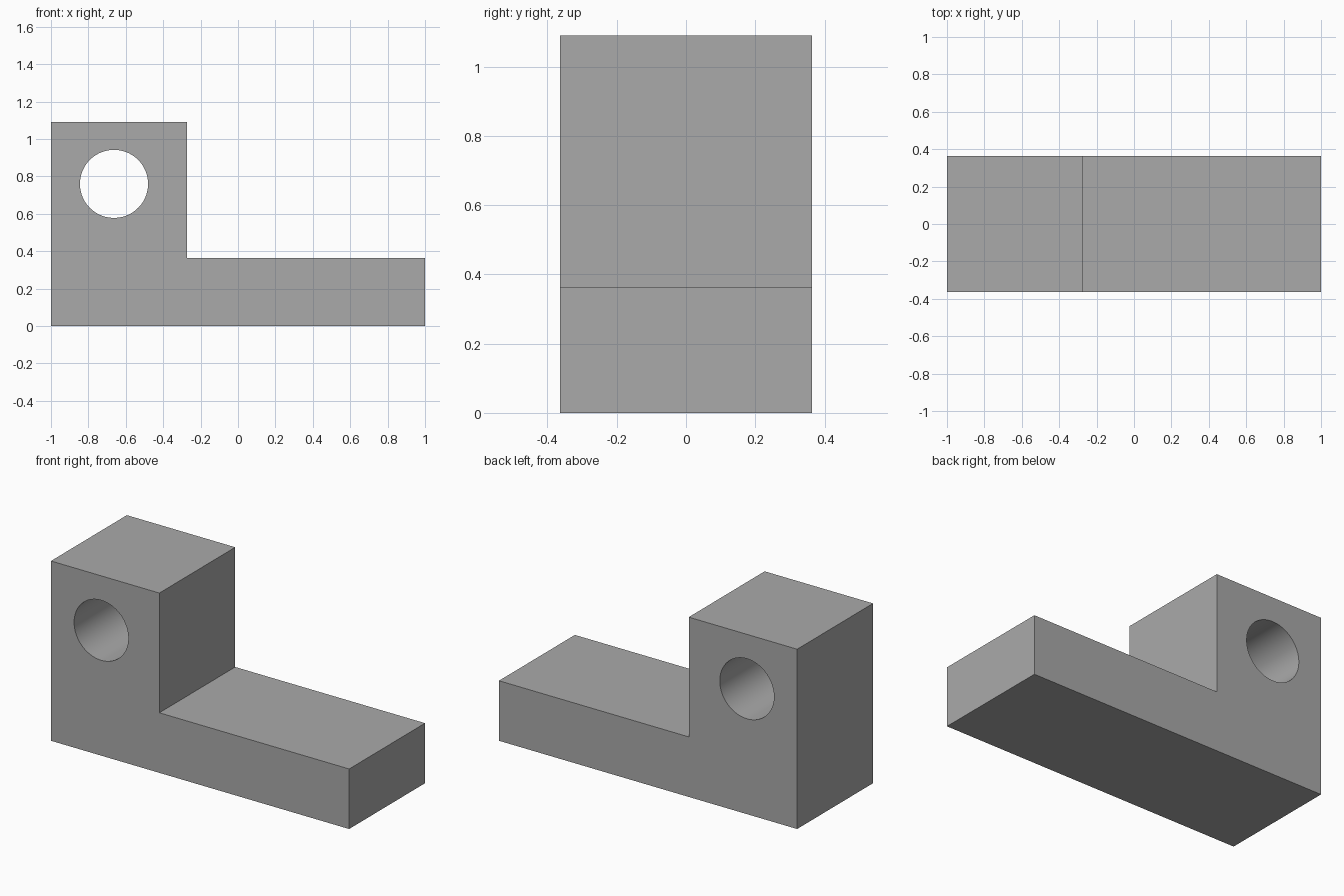
import bpy
import bmesh
import math
from mathutils import Matrix, Vector

default_cube = bpy.data.objects.get("Cube")
if default_cube:
    bpy.data.objects.remove(default_cube, do_unlink=True)

DEPTH = 0.727
HOLE_CENTRE = Vector((-0.663, 0, 0.76))
HOLE_RADIUS = 0.182

grey = bpy.data.materials.new("plain grey")
grey.use_nodes = True
colour = (0.4, 0.4, 0.4, 1)
grey.diffuse_color = colour
grey.node_tree.nodes["Principled BSDF"].inputs["Base Color"].default_value = colour


def make_object(name, bm):
    bmesh.ops.recalc_face_normals(bm, faces=bm.faces)
    mesh = bpy.data.meshes.new(name)
    bm.to_mesh(mesh)
    bm.free()
    mesh.materials.append(grey)
    obj = bpy.data.objects.new(name, mesh)
    bpy.context.collection.objects.link(obj)
    return obj


# L-shaped bracket: side profile extruded through the depth
profile = [(-1, 0), (1, 0), (1, 0.364), (-0.273, 0.364), (-0.273, 1.09), (-1, 1.09)]
bm = bmesh.new()
face = bm.faces.new([bm.verts.new((x, -DEPTH / 2, z)) for x, z in profile])
extruded = bmesh.ops.extrude_face_region(bm, geom=[face])["geom"]
bmesh.ops.translate(bm, vec=(0, DEPTH, 0),
                    verts=[v for v in extruded if isinstance(v, bmesh.types.BMVert)])
bracket = make_object("bracket", bm)

# Round bore through the upright
bm = bmesh.new()
bmesh.ops.create_cone(bm, cap_ends=True, segments=96, radius1=HOLE_RADIUS,
                      radius2=HOLE_RADIUS, depth=DEPTH * 1.5,
                      matrix=Matrix.Translation(HOLE_CENTRE)
                      @ Matrix.Rotation(math.pi / 2, 4, 'X'))
cutter = make_object("bore_cutter", bm)
cutter.hide_render = True
cutter.hide_set(True)

bore = bracket.modifiers.new("bore", 'BOOLEAN')
bore.operation = 'DIFFERENCE'
bore.solver = 'EXACT'
bore.object = cutter

# Apply the cut, then smooth the bore while keeping the block edges sharp
bpy.ops.object.select_all(action='DESELECT')
bracket.select_set(True)
bpy.context.view_layer.objects.active = bracket
bpy.ops.object.modifier_apply(modifier=bore.name)
bpy.data.objects.remove(cutter, do_unlink=True)
bpy.ops.object.shade_smooth_by_angle(angle=math.radians(30))
